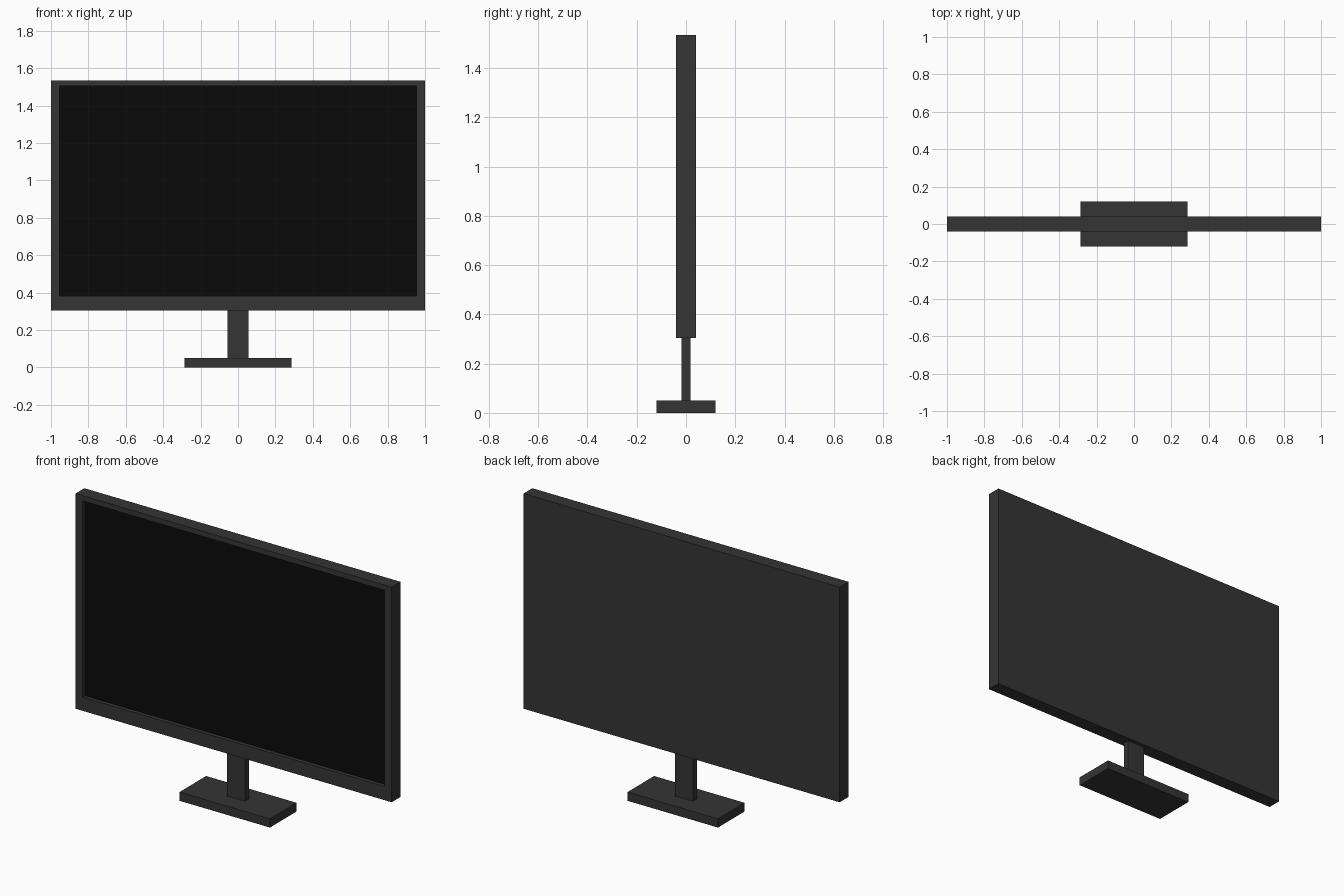
import bpy, bmesh

if "Cube" in bpy.data.objects:
    bpy.data.objects.remove(bpy.data.objects["Cube"])


def material(name, value):
    m = bpy.data.materials.new(name)
    m.diffuse_color = (value, value, value, 1)
    m.use_nodes = True
    m.node_tree.nodes["Principled BSDF"].inputs["Base Color"].default_value = m.diffuse_color
    return m


casing = material("dark_casing", 0.035)
glass = material("black_screen", 0.003)


def box(name, lo, hi, mat):
    bpy.ops.mesh.primitive_cube_add(
        size=1, location=[(a + b) / 2 for a, b in zip(lo, hi)])
    ob = bpy.context.object
    ob.name = name
    ob.scale = [b - a for a, b in zip(lo, hi)]
    bpy.ops.object.transform_apply(location=True, rotation=False, scale=True)
    ob.data.materials.append(mat)
    return ob


# Opening of the bezel: sides, bottom, top
OPEN_X, OPEN_LO, OPEN_HI = 0.955, 0.383, 1.505
FRONT, POCKET, SCREEN = -0.04, -0.01, -0.018

# Display housing with a sunken pocket, thicker bezel at the chin
housing = box("display_housing", (-1, FRONT, 0.305), (1, 0.04, 1.535), casing)
# Apply location leaves the mesh in world coordinates
bm = bmesh.new()
bm.from_mesh(housing.data)
bm.normal_update()
front = next(f for f in bm.faces if f.normal.y < -0.9)
bmesh.ops.inset_region(bm, faces=[front], thickness=0.03)
for v in front.verts:
    v.co.x = OPEN_X if v.co.x > 0 else -OPEN_X
    v.co.z = OPEN_HI if v.co.z > 0.92 else OPEN_LO
floor = bmesh.ops.extrude_discrete_faces(bm, faces=[front])["faces"][0]
for v in floor.verts:
    v.co.y = POCKET
bmesh.ops.recalc_face_normals(bm, faces=bm.faces)
bm.to_mesh(housing.data)
bm.free()

# Screen panel seated in the pocket
box("screen", (-OPEN_X, SCREEN, OPEN_LO), (OPEN_X, POCKET, OPEN_HI), glass)

# Stand
box("stand_neck", (-0.057, -0.018, 0.05), (0.057, 0.018, 0.305), casing)
box("stand_base", (-0.286, -0.12, 0), (0.286, 0.12, 0.05), casing)
